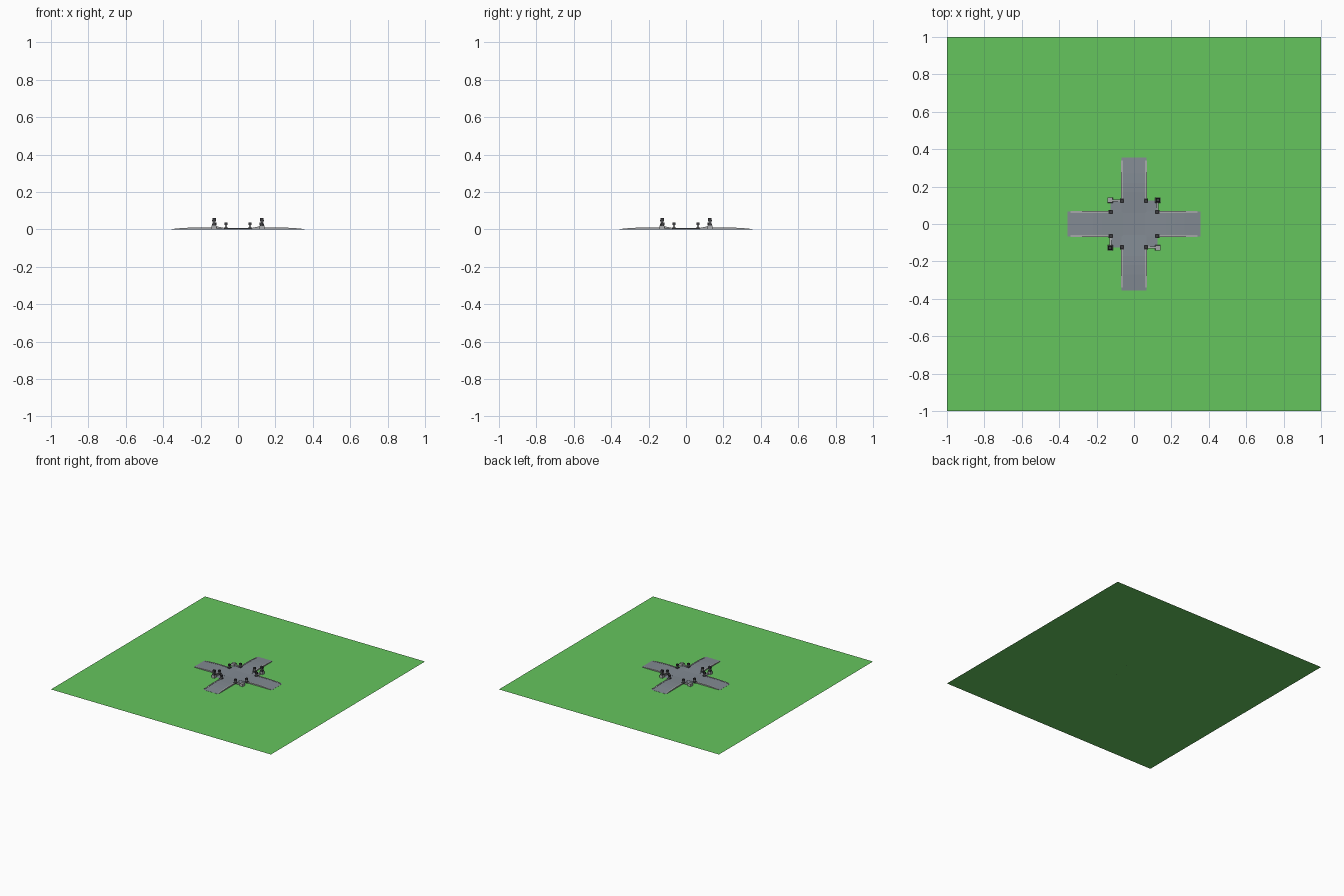
import bpy
from mathutils import Matrix, Vector
from math import pi

if "Cube" in bpy.data.objects:
    bpy.data.objects.remove(bpy.data.objects["Cube"])


def mat(name, rgb):
    m = bpy.data.materials.new(name)
    m.diffuse_color = (*rgb, 1)
    m.use_nodes = True
    m.node_tree.nodes["Principled BSDF"].inputs["Base Color"].default_value = m.diffuse_color
    return m


GRASS = mat("grass green", (0.13, 0.56, 0.11))
ROAD = mat("road grey", (0.225, 0.255, 0.29))
STONE = mat("pale stone", (0.38, 0.39, 0.40))
DARK = mat("dark metal", (0.045, 0.045, 0.05))


def mesh(name, verts, faces, material, turn=0):
    me = bpy.data.meshes.new(name)
    rot = Matrix.Rotation(turn * pi / 2, 4, 'Z')
    me.from_pydata([rot @ Vector(v) for v in verts], [], faces)
    me.materials.append(material)
    ob = bpy.data.objects.new(name, me)
    bpy.context.collection.objects.link(ob)
    return ob


def strip(name, profile, y0, y1, material, turn, lift=0.0):
    """Solid strip running along x under a height profile, down to the ground."""
    v, f = [], []
    for x, z in profile:
        v += [(x, y0, 0), (x, y1, 0), (x, y1, z + lift), (x, y0, z + lift)]
    n = len(profile)
    for i in range(n - 1):
        a, b = 4 * i, 4 * i + 4
        f += [(a + 3, b + 3, b + 2, a + 2), (a, b, b + 3, a + 3), (a + 1, a + 2, b + 2, b + 1)]
    e = 4 * n - 4
    f += [(0, 3, 2, 1), (e, e + 1, e + 2, e + 3)]
    return mesh(name, v, f, material, turn)


def block(name, x, y, z0, z1, w0, w1, material, turn):
    """Square block, tapering from half width w0 to w1."""
    v = [(x + sx * w, y + sy * w, z) for z, w in ((z0, w0), (z1, w1))
         for sx, sy in ((-1, -1), (1, -1), (1, 1), (-1, 1))]
    f = [(3, 2, 1, 0), (4, 5, 6, 7)] + [(i, (i + 1) % 4, 4 + (i + 1) % 4, 4 + i) for i in range(4)]
    return mesh(name, v, f, material, turn)


# ground sheet and crossing floor
mesh("ground", [(-1, -1, 0), (1, -1, 0), (1, 1, 0), (-1, 1, 0)], [(0, 1, 2, 3)], GRASS)
C, S = 0.125, 0.11
floor = [(C, -S), (C, S), (S, C), (-S, C), (-C, S), (-C, -S), (-S, -C), (S, -C)]
mesh("crossing_floor", [(x, y, 0.002) for x, y in floor], [tuple(range(8))], ROAD)
mesh("stop_mark", [(-0.118, -0.015, 0.0035), (-0.112, -0.015, 0.0035),
                   (-0.112, 0.015, 0.0035), (-0.118, 0.015, 0.0035)], [(0, 1, 2, 3)], STONE)

arch = [(0.06, 0.002), (0.12, 0.005), (0.17, 0.0075), (0.22, 0.008),
        (0.27, 0.0065), (0.31, 0.004), (0.355, 0.001)]
kerb = [(0.13, 0.006)] + arch[2:-1] + [(0.34, 0.002)]
ramp = [(0.06, 0.005), (0.09, 0.011), (0.125, 0.018)]

for t in range(4):
    # arched road arm with kerbs on both sides
    strip("road_arm", arch, -0.067, 0.067, ROAD, t)
    for s in (-1, 1):
        y = s * 0.064
        strip("kerb", kerb, y - 0.005, y + 0.005, STONE, t, 0.002)
        # short lamp post beside each road mouth
        block("short_post", 0.124, y, 0, 0.022, 0.006, 0.005, STONE, t)
        block("short_post_foot", 0.124, y, 0, 0.01, 0.012, 0.011, DARK, t)
        block("short_post_head", 0.124, y, 0.022, 0.036, 0.008, 0.008, DARK, t)
        # sloping wall to the corner
        r = [(s * x, z) for x, z in ramp]
        strip("corner_wall", r, -s * 0.125 - 0.005, -s * 0.125 + 0.005, STONE, t)
    # corner plinth
    block("corner_plinth", 0.128, 0.128, 0, 0.02, 0.015, 0.013, STONE, t)
    # tall signal on two opposite corners
    if t in (0, 2):
        block("signal_base", 0.128, 0.128, 0.02, 0.036, 0.012, 0.007, DARK, t)
        block("signal_neck", 0.128, 0.128, 0.036, 0.044, 0.005, 0.005, STONE, t)
        block("signal_head", 0.128, 0.128, 0.043, 0.06, 0.010, 0.009, DARK, t)
